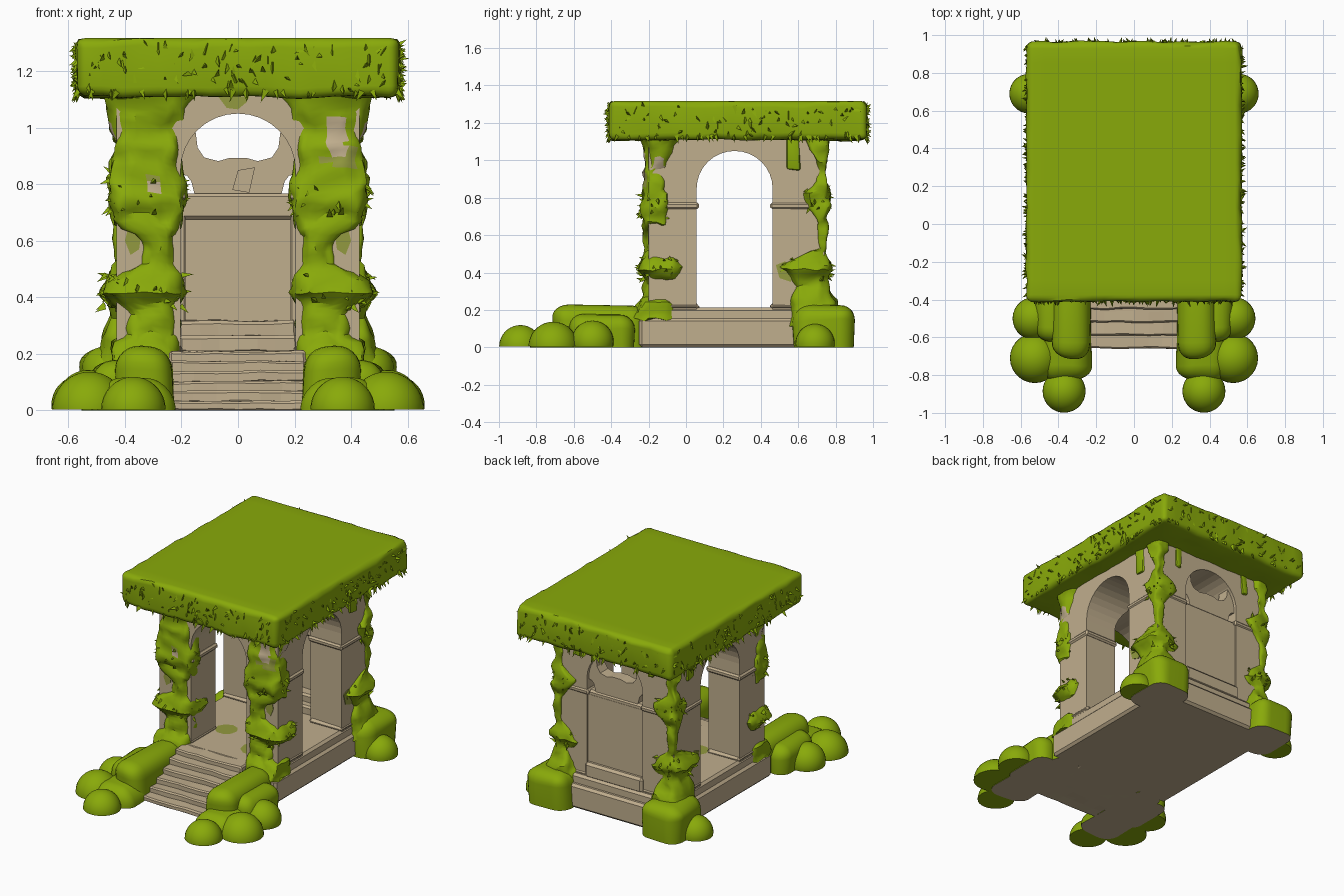
import bpy, bmesh, math, random
from mathutils import Vector, Matrix, noise

random.seed(4)
if "Cube" in bpy.data.objects:
    bpy.data.objects.remove(bpy.data.objects["Cube"])


def material(name, rgb):
    m = bpy.data.materials.new(name)
    m.use_nodes = True
    m.diffuse_color = (*rgb, 1)
    bsdf = m.node_tree.nodes["Principled BSDF"]
    bsdf.inputs["Base Color"].default_value = (*rgb, 1)
    bsdf.inputs["Roughness"].default_value = 0.9
    return m


MOSS = material("moss green", (0.25, 0.4, 0.003))
STONE = material("sandy stone", (0.53, 0.425, 0.27))
STAIN = material("olive stain", (0.29, 0.32, 0.05))


def box(bm, lo, hi, bevel=0, segments=1):
    lo, hi = Vector(lo), Vector(hi)
    mat = Matrix.Translation((lo + hi) / 2) @ Matrix.Diagonal((*(hi - lo), 1))
    verts = bmesh.ops.create_cube(bm, size=1, matrix=mat)["verts"]
    if bevel:
        edges = list({e for v in verts for e in v.link_edges})
        bmesh.ops.bevel(bm, geom=edges, offset=bevel, segments=segments,
                        profile=0.5, affect='EDGES')


def prism(bm, points, place, start, end):
    """Extrude a flat outline between two depths; place maps (u, v, depth)."""
    a = [bm.verts.new(place(u, v, start)) for u, v in points]
    b = [bm.verts.new(place(u, v, end)) for u, v in points]
    bm.faces.new(a)
    bm.faces.new(b[::-1])
    for i in range(len(a)):
        j = (i + 1) % len(a)
        bm.faces.new((a[j], a[i], b[i], b[j]))


def roughen(bm, amount, scale=7):
    for v in bm.verts:
        v.co += noise.noise_vector(v.co * scale) * amount


def clip_ground(bm, height):
    geom = bm.verts[:] + bm.edges[:] + bm.faces[:]
    bmesh.ops.bisect_plane(bm, geom=geom, plane_co=(0, 0, height),
                           plane_no=(0, 0, 1), clear_inner=True)
    rim = [e for e in bm.edges if e.is_boundary]
    return bmesh.ops.holes_fill(bm, edges=rim)["faces"]


def finish(name, bm, mats, mirror=False, smooth=None, paint=None):
    if mirror:
        geom = bm.verts[:] + bm.edges[:] + bm.faces[:]
        copy = bmesh.ops.duplicate(bm, geom=geom)["geom"]
        for v in (g for g in copy if isinstance(g, bmesh.types.BMVert)):
            v.co.x *= -1
    bmesh.ops.recalc_face_normals(bm, faces=bm.faces)
    if paint:
        for f in bm.faces:
            f.material_index = paint(f.calc_center_median())
    mesh = bpy.data.meshes.new(name)
    bm.to_mesh(mesh)
    bm.free()
    for m in mats:
        mesh.materials.append(m)
    ob = bpy.data.objects.new(name, mesh)
    bpy.context.collection.objects.link(ob)
    bpy.ops.object.select_all(action='DESELECT')
    ob.select_set(True)
    bpy.context.view_layer.objects.active = ob
    if smooth:
        bpy.ops.object.shade_smooth_by_angle(angle=math.radians(smooth))
    return ob


# Four pillars and vault: a block cut by two crossing arched tunnels
def arch(half, spring):
    curve = [(half * math.cos(t * math.pi / 16), spring + 0.2 * math.sin(t * math.pi / 16))
             for t in range(17)]
    return [(half, 0.1)] + curve + [(-half, 0.1)]


bm = bmesh.new()
box(bm, (-0.43, -0.2, 0.18), (0.43, 0.74, 1.13))
pillars = finish("arched_pillars", bm, [STONE])
tunnels = {"front_tunnel": lambda u, v, d: (u, d, v),
           "side_tunnel": lambda u, v, d: (d, u + 0.26, v)}
for name, place in tunnels.items():
    bm = bmesh.new()
    prism(bm, arch(0.203, 0.85), place, -1, 1)
    cutter = finish(name, bm, [STONE])
    cutter.hide_render = True
    mod = pillars.modifiers.new("cut", 'BOOLEAN')
    mod.operation, mod.solver, mod.object = 'DIFFERENCE', 'EXACT', cutter
    bpy.context.view_layer.objects.active = pillars
    bpy.ops.object.modifier_apply(modifier="cut")
    bpy.data.objects.remove(cutter)

# Bands at the foot of the arches and pillars
bm = bmesh.new()
for y0, y1 in ((-0.205, 0.07), (0.45, 0.745)):
    box(bm, (0.19, y0, 0.74), (0.44, y1, 0.775), 0.01)
    box(bm, (0.195, y0, 0.2), (0.435, y1, 0.235), 0.015)
roughen(bm, 0.006)
finish("arch_bands", bm, [STONE], mirror=True)

# Base and floor
bm = bmesh.new()
box(bm, (-0.45, -0.25, 0), (0.45, 0.8, 0.155), 0.015)
box(bm, (-0.435, -0.235, 0.14), (0.435, 0.77, 0.212), 0.015)
finish("stone_base", bm, [STONE])

# Stairs, and the two ledges at the back of the hall
bm = bmesh.new()
for i in range(6):
    box(bm, (-0.24, -0.66 + 0.07 * i, 0), (0.24, -0.2, 0.035 * (i + 1)), 0.008)
box(bm, (-0.21, 0.53, 0.2), (0.21, 0.7, 0.265), 0.012)
box(bm, (-0.21, 0.58, 0.2), (0.21, 0.7, 0.32), 0.012)
bmesh.ops.subdivide_edges(bm, edges=[e for e in bm.edges if e.calc_length() > 0.3],
                          cuts=5, use_grid_fill=True)
roughen(bm, 0.008, 9)
for v in bm.verts:
    v.co.z = max(v.co.z, 0)
finish("stairs", bm, [STONE])

# Back wall: flush slab outside, framed panel inside
bm = bmesh.new()
box(bm, (-0.21, 0.65, 0.2), (0.21, 0.73, 0.74))
box(bm, (-0.21, 0.62, 0.675), (0.21, 0.728, 0.768), 0.012)
for side in (-1, 1):
    box(bm, (side * 0.2 - 0.015, 0.62, 0.3), (side * 0.2 + 0.015, 0.69, 0.7), 0.006)
box(bm, (-0.21, 0.67, 0.2), (0.21, 0.76, 0.3), 0.015)
finish("back_wall", bm, [STONE])

# Broken stonework above the back wall
half = [(0.15, 0.75), (0.165, 0.81), (0.18, 0.83), (0.215, 0.84), (0.215, 1.0),
        (0.15, 0.985), (0.143, 0.93), (0.12, 0.895), (0.07, 0.882), (0.03, 0.893)]
bm = bmesh.new()
prism(bm, half + [(-u, v) for u, v in reversed(half)],
      lambda u, v, d: (u, d, v), 0.64, 0.72)
prism(bm, [(-0.02, 0.78), (0.04, 0.77), (0.06, 0.86), (0.0, 0.85)],
      lambda u, v, d: (u, d, v), 0.6, 0.66)
finish("broken_stonework", bm, [STONE])

# Mossy roof slab, bulging slightly at the sides
bm = bmesh.new()
box(bm, (-0.57, -0.41, 1.11), (0.57, 0.965, 1.318), 0.035, 4)
bmesh.ops.subdivide_edges(bm, edges=[e for e in bm.edges if e.calc_length() > 0.3],
                          cuts=16, use_grid_fill=True)
for v in bm.verts:
    if v.co.z < 1.31:
        v.co += noise.noise_vector(v.co * 9) * 0.012
finish("roof", bm, [MOSS], smooth=40)


# Moss wrapped round the pillars: rows of z, x range, y range
def column_moss(name, rows, paint):
    bm = bmesh.new()
    rings, sides, count = [], 32, 48
    for k in range(count):
        z = rows[0][0] + (rows[-1][0] - rows[0][0]) * k / (count - 1)
        i = max(n for n in range(len(rows) - 1) if rows[n][0] <= z + 1e-6)
        t = (z - rows[i][0]) / (rows[i + 1][0] - rows[i][0])
        _, x0, x1, y0, y1 = [a + (b - a) * t for a, b in zip(rows[i], rows[i + 1])]
        ring = []
        for s in range(sides):
            a = math.tau * s / sides
            c, d = [math.copysign(abs(f) ** 0.6, f) for f in (math.cos(a), math.sin(a))]
            ring.append(bm.verts.new(((x0 + x1 + (x1 - x0) * c) / 2,
                                      (y0 + y1 + (y1 - y0) * d) / 2, z)))
        rings.append(ring)
    for lower, upper in zip(rings, rings[1:]):
        for s in range(sides):
            t = (s + 1) % sides
            bm.faces.new((lower[s], lower[t], upper[t], upper[s]))
    bm.faces.new(rings[0][::-1])
    bm.faces.new(rings[-1])
    roughen(bm, 0.022, 16)
    finish(name, bm, [MOSS, STONE, STAIN], mirror=True, smooth=35, paint=paint)


def worn_front(p):
    """Bare stone and olive stains where the front moss has worn away."""
    if p.y < -0.19:
        if 0.31 < p.x < 0.38 and 0.9 < p.z < 1.04:
            return 1
        if 0.31 < p.x < 0.42 and 0.85 < p.z < 0.94:
            return 2
        if -0.32 < p.x < -0.27 and 0.77 < p.z < 0.84:
            return 1 if p.z < 0.81 else 2
    if abs(p.x) > 0.42 and -0.17 < p.y < -0.12 and 0.93 < p.z < 1.01:
        return 1
    return 0


column_moss("front_pillar_moss", [
    (0.15, 0.22, 0.46, -0.3, -0.04), (0.23, 0.21, 0.45, -0.26, -0.04),
    (0.27, 0.21, 0.4, -0.23, -0.06), (0.35, 0.21, 0.39, -0.22, -0.06),
    (0.38, 0.2, 0.45, -0.23, -0.04),
    (0.42, 0.18, 0.48, -0.26, 0.0), (0.46, 0.19, 0.46, -0.24, -0.04),
    (0.52, 0.22, 0.34, -0.22, -0.12), (0.61, 0.22, 0.34, -0.22, -0.12),
    (0.66, 0.2, 0.44, -0.23, -0.1), (0.76, 0.18, 0.46, -0.245, -0.08),
    (0.84, 0.2, 0.45, -0.225, -0.1), (0.95, 0.2, 0.44, -0.22, -0.09),
    (1.05, 0.17, 0.45, -0.22, -0.05), (1.12, 0.14, 0.47, -0.24, -0.02)], worn_front)
column_moss("back_pillar_moss", [
    (0.12, 0.27, 0.52, 0.56, 0.84), (0.24, 0.29, 0.48, 0.56, 0.8),
    (0.34, 0.33, 0.45, 0.58, 0.75), (0.38, 0.29, 0.46, 0.54, 0.76),
    (0.42, 0.26, 0.49, 0.5, 0.78), (0.47, 0.3, 0.46, 0.55, 0.76),
    (0.52, 0.39, 0.44, 0.71, 0.752), (0.68, 0.39, 0.44, 0.71, 0.752),
    (0.75, 0.31, 0.46, 0.63, 0.77), (0.82, 0.28, 0.46, 0.61, 0.77),
    (0.88, 0.38, 0.443, 0.7, 0.755), (1.04, 0.37, 0.443, 0.69, 0.755),
    (1.12, 0.32, 0.455, 0.62, 0.765)], lambda p: 0)

# Moss trails hanging from the roof on the back pillars
bm = bmesh.new()
box(bm, (0.4, 0.54, 0.95), (0.442, 0.61, 1.13), 0.012, 2)
box(bm, (0.24, 0.7, 0.98), (0.29, 0.752, 1.13), 0.012, 2)
roughen(bm, 0.012, 16)
finish("hanging_moss", bm, [MOSS], mirror=True, smooth=40)

# Moss banks beside the stairs and at the back corners, earth underneath
bm = bmesh.new()
box(bm, (0.23, -0.71, -0.12), (0.43, -0.2, 0.225), 0.09, 6)
box(bm, (0.235, -0.84, -0.12), (0.49, -0.3, 0.11), 0.09, 6)
box(bm, (0.36, -0.62, -0.12), (0.52, -0.28, 0.17), 0.075, 6)
box(bm, (0.27, 0.57, -0.12), (0.555, 0.9, 0.232), 0.085, 6)
roughen(bm, 0.02, 5)
for face in clip_ground(bm, 0):
    face.material_index = 1
finish("moss_banks", bm, [MOSS, STONE], mirror=True, smooth=50)

# Round bushes on the ground
bm = bmesh.new()
for x, y, z, r in ((0.37, -0.885, 0.005, 0.114), (0.525, -0.71, 0.005, 0.132),
                   (0.53, -0.5, 0.03, 0.113), (0.555, 0.69, 0.02, 0.105)):
    bmesh.ops.create_uvsphere(bm, u_segments=28, v_segments=18, radius=r,
                              matrix=Matrix.Translation((x, y, z)))
clip_ground(bm, 0.004)
finish("bushes", bm, [MOSS], mirror=True, smooth=50)

# Stained patches on the floor, the front arch and the side faces of the pillars
bm = bmesh.new()
for x, y, r in ((0.16, -0.05, 0.09), (-0.14, 0.08, 0.07), (0.28, 0.16, 0.06)):
    bmesh.ops.create_circle(bm, cap_ends=True, segments=9, radius=r,
                            matrix=Matrix.Translation((x, y, 0.215)))
prism(bm, [(-0.07, 1.11), (-0.04, 1.07), (0.0, 1.065), (0.03, 1.09), (0.04, 1.11)],
      lambda u, v, d: (u, d, v), -0.204, -0.198)
for side in (-1, 1):
    prism(bm, [(0.5, 0.37), (0.56, 0.35), (0.58, 0.4), (0.53, 0.46), (0.48, 0.44)],
          lambda u, v, d: (side * d, u, v), 0.428, 0.434)
    prism(bm, [(0.35, 0.57), (0.38, 0.55), (0.4, 0.6), (0.39, 0.64), (0.34, 0.64)],
          lambda u, v, d: (side * u, d, v), -0.204, -0.198)
finish("stains", bm, [STAIN])

# Small pointed leaves along the roof rim and the moss collars
bm = bmesh.new()


def leaf(base, direction, length):
    turn = Vector(direction).to_track_quat('Z', 'Y').to_matrix().to_4x4()
    mat = Matrix.Translation(base) @ turn @ Matrix.Translation((0, 0, length / 3))
    bmesh.ops.create_cone(bm, cap_ends=True, segments=3, radius1=length * 0.3,
                          radius2=0, depth=length, matrix=mat)


for n in range(400):
    s = random.choice((-1, 1))
    if random.random() < 0.55:
        base, out = (s * 0.565, random.uniform(-0.38, 0.94)), (s, 0)
    else:
        base, out = (random.uniform(-0.54, 0.54), 0.278 + s * 0.682), (0, s)
    low = n % 4 == 0
    z = 1.125 if low else random.uniform(1.13, 1.29)
    lift = -1.2 if low else random.uniform(-1.5, 1.2)
    leaf((*base, z), (out[0] * 0.6 + random.uniform(-0.6, 0.6),
                      out[1] * 0.6 + random.uniform(-0.6, 0.6), lift),
         random.uniform(0.03, 0.05))
collars = [(0.33, -0.13, 0.42, 0.14, 0.12), (0.33, -0.16, 0.75, 0.13, 0.08),
           (0.375, 0.64, 0.42, 0.1, 0.13), (0.37, 0.69, 0.79, 0.08, 0.07)]
for x, y, z, rx, ry in collars:
    for s in (-1, 1):
        for n in range(32):
            a = random.uniform(0, math.tau)
            c, d = math.cos(a), math.sin(a)
            leaf((s * (x + rx * c), y + ry * d, z + random.uniform(-0.06, 0.06)),
                 (s * c, d, random.uniform(-1, 0.8)), random.uniform(0.025, 0.045))
finish("leaf_tufts", bm, [MOSS])
